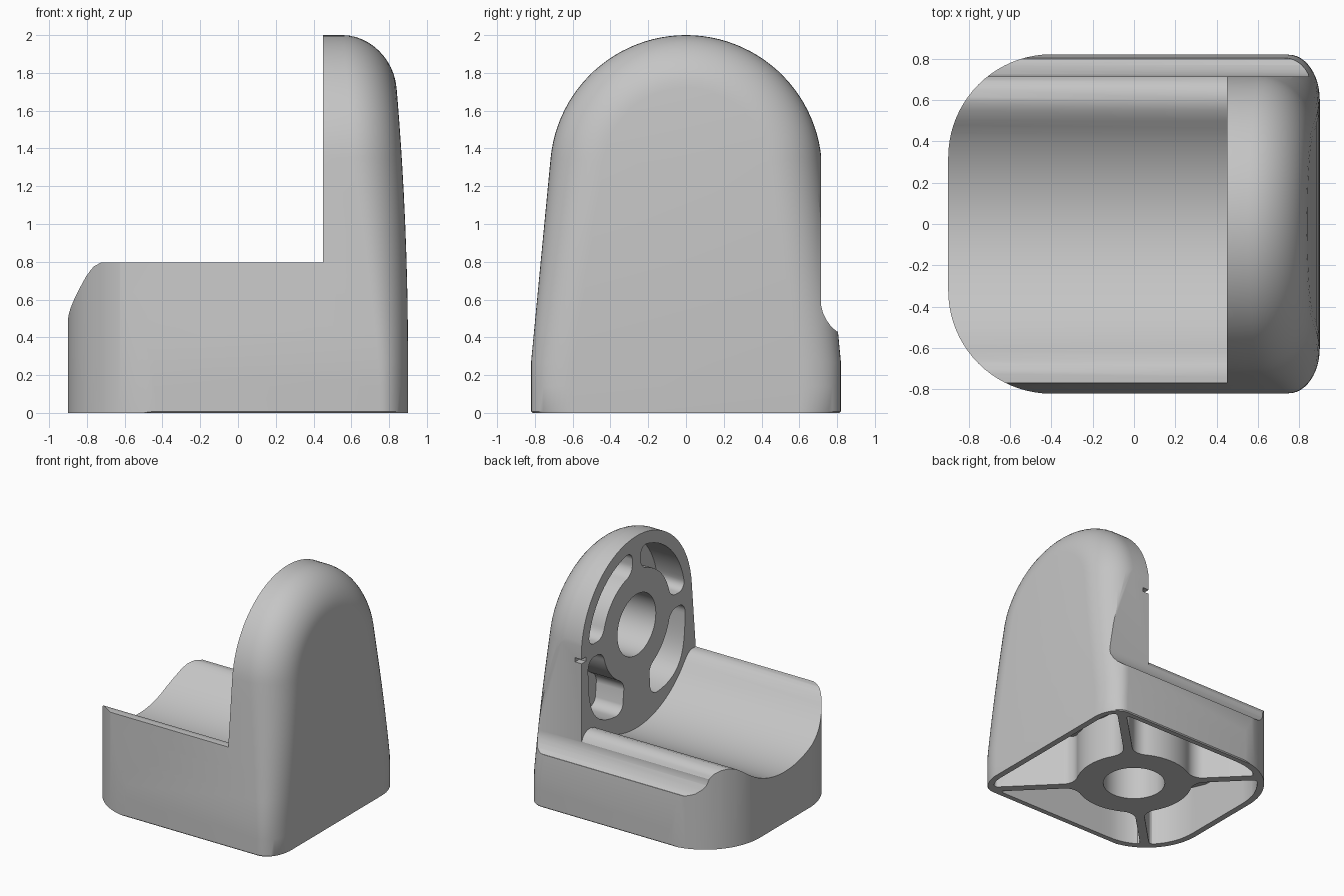
import bpy, bmesh, math
from math import sin, cos, pi, radians

if "Cube" in bpy.data.objects:
    bpy.data.objects.remove(bpy.data.objects["Cube"])

grey = bpy.data.materials.new("light grey plastic")
grey.use_nodes = True
GREY = (0.56, 0.56, 0.56, 1)
grey.diffuse_color = GREY
grey.node_tree.nodes["Principled BSDF"].inputs["Base Color"].default_value = GREY


def finish(bm, name):
    bmesh.ops.recalc_face_normals(bm, faces=bm.faces)
    me = bpy.data.meshes.new(name)
    bm.to_mesh(me)
    bm.free()
    me.materials.append(grey)
    ob = bpy.data.objects.new(name, me)
    bpy.context.collection.objects.link(ob)
    return ob


def prism(name, pts, lo, hi, axis):
    """Extrude a 2D outline along x (outline is y,z) or z (outline is x,y)."""
    bm = bmesh.new()
    place = (lambda p, t: (t, p[0], p[1])) if axis == "x" else (lambda p, t: (p[0], p[1], t))
    a = [bm.verts.new(place(p, lo)) for p in pts]
    b = [bm.verts.new(place(p, hi)) for p in pts]
    bm.faces.new(a)
    bm.faces.new(b[::-1])
    n = len(pts)
    for i in range(n):
        j = (i + 1) % n
        bm.faces.new((a[i], b[i], b[j], a[j]))
    return finish(bm, name)


def boolean(target, tool, operation="DIFFERENCE"):
    tool.hide_render = True
    mod = target.modifiers.new("cut", "BOOLEAN")
    mod.operation, mod.solver, mod.object = operation, "EXACT", tool
    bpy.context.view_layer.objects.active = target
    bpy.ops.object.modifier_apply(modifier=mod.name)
    bpy.data.objects.remove(tool)


def circle(cy, cz, r, n=48):
    return [(cy + r * cos(2 * pi * i / n), cz + r * sin(2 * pi * i / n)) for i in range(n)]


def fillet(s, f):
    """Height of a round fillet of radius f at distance s from the wall."""
    return f - math.sqrt(f * f - (f - s) ** 2) if s < f else 0


def pocket(name, centre, r_in, outer, a0, ribs, rounds, lo, hi, axis, n=33):
    """Quarter pocket between two ribs, a hub and an outer wall, with round corners."""
    rib0, rib1 = ribs
    inner_pts, outer_pts = [], []
    for i in range(n):
        t = (1 - cos(pi * i / (n - 1))) / 2
        for pts, base, f, sign in ((inner_pts, lambda a: r_in, rounds[0], 1),
                                   (outer_pts, outer, rounds[1], -1)):
            ends = []
            for rib, a in ((rib0, a0), (rib1, a0 + pi / 2)):
                ends.append(math.asin(rib / (base(a) + sign * f)))
            a = a0 + ends[0] + (pi / 2 - ends[0] - ends[1]) * t
            r = base(a)
            s = r * min(a - a0 - ends[0], a0 + pi / 2 - ends[1] - a)
            r += sign * fillet(max(0, s), f)
            pts.append((centre[0] + r * cos(a), centre[1] + r * sin(a)))
    return prism(name, inner_pts + outer_pts[::-1], lo, hi, axis)


# Body: arch section lofted along x, shrinking round the outer edge
ARC_Z, ARC_R, START = 1.28, 0.72, radians(5.6)
half = [(0.812, 0.0), (0.82, 0.008), (0.82, 0.14), (0.82, 0.27)]
half += [(0.82 - 0.1034 * k / 6, 0.27 + 1.08 * k / 6) for k in range(1, 6)]


def section(theta):
    """One side of the arch, bottom to top, as (x, y, z)."""
    out = []
    for k in range(len(half) + 25):
        z0 = half[k][1] if k < len(half) else 1.35
        t = min(1, max(0, (z0 - 0.2) / 1.1))
        length, depth = 0.15 + 0.11 * t, 0.22 + 0.06 * t
        d = 0 if theta is None else depth * (1 - cos(theta))
        if k < len(half):
            y, z = half[k][0] - d, half[k][1]
        else:
            a = START + (pi / 2 - START) * (k - len(half)) / 24
            y, z = (ARC_R - d) * cos(a), ARC_Z + (ARC_R - d) * sin(a)
        end = 0.9 - 0.03 * max(0, z - 0.3) ** 2
        x = -1.0 if theta is None else end - length * (1 - sin(theta))
        out.append((x, y, z))
    return out


bm = bmesh.new()
rings = []
for theta in [None] + [radians(90 * i / 12) for i in range(13)]:
    side = section(theta)
    full = [(x, -y, z) for x, y, z in side[:-1]] + [(side[-1][0], 0, side[-1][2])] + side[-2::-1]
    rings.append([bm.verts.new(p) for p in full])
n = len(rings[0])
for a, b in zip(rings, rings[1:]):
    for i in range(n):
        j = (i + 1) % n
        bm.faces.new((a[i], a[j], b[j], b[i]))
bm.faces.new(rings[0])
last, mid = rings[-1], n // 2
for i in range(mid - 1):
    bm.faces.new((last[i], last[i + 1], last[n - 2 - i], last[n - 1 - i]))
bm.faces.new((last[mid - 1], last[mid], last[mid + 1]))
body = finish(bm, "bracket_body")

# Footprint with large round corners on the open end
corner = [(-0.40 - 0.50 * sin(a), 0.322 + 0.50 * cos(a)) for a in [pi / 2 * i / 20 for i in range(21)]]
foot = [(1.1, 0.822)] + corner + [(x, -y) for x, y in corner[::-1]] + [(1.1, -0.822)]
boolean(body, prism("footprint_tool", foot, -0.1, 2.2, "z"), "INTERSECT")

# Cradle: round trough along x with soft crests
cradle = [(-1, 0.79), (-0.74, 0.797), (-0.70, 0.795), (-0.665, 0.775)]
cradle += [(y, 1.20 - math.sqrt(0.78 ** 2 - y * y)) for y in [-0.62 + 1.12 * i / 32 for i in range(33)]]
cradle += [(0.55, 0.635), (0.60, 0.65), (0.65, 0.645), (0.69, 0.62), (0.72, 0.57),
           (1, 0.57), (1, 2.3), (-1, 2.3)]
boolean(body, prism("cradle_tool", cradle, -1.2, 0.45, "x"))

# Flat and ledge along the back side
ledge = [(0.715, 2.3), (0.715, 0.57), (0.725, 0.53), (0.745, 0.49), (0.77, 0.455), (0.80, 0.43),
         (1.1, 0.43), (1.1, 2.3)]
boolean(body, prism("ledge_tool", ledge, -1.2, 1.2, "x"))


# Upright face: blind bore, four pockets and a small side slot
def upright_wall(a):
    if sin(a) >= 0:
        return 0.63
    return (abs(cos(a) / 0.63) ** 4 + abs(sin(a) / 0.66) ** 4) ** -0.25


THIN, WIDE = 0.055, 0.17
for k, ribs in enumerate(((THIN, THIN), (THIN, THIN), (THIN, WIDE), (WIDE, THIN))):
    boolean(body, pocket("upright_pocket_tool", (0, 1.27), 0.44, upright_wall,
                         k * pi / 2, ribs, (0.08, 0.07), 0.3, 0.70, "x"))
boolean(body, prism("bore_tool", circle(0, 1.27, 0.25), 0.3, 0.76, "x"))
slot = [(0.66, 1.22), (0.8, 1.22), (0.8, 1.255), (0.66, 1.255)]
boolean(body, prism("slot_tool", slot, 0.3, 0.51, "x"))


# Underside: hub, diagonal ribs and four pockets inside a thin wall
def base_wall(a):
    c, s = abs(cos(a)), abs(sin(a))
    r = min(0.85 / max(c, 1e-6), 0.77 / max(s, 1e-6))
    rx, ry = (0.455, 0.455) if cos(a) < 0 else (0.115, 0.155)
    while r * c > 0.85 - rx and r * s > 0.77 - ry and \
            ((r * c - 0.85 + rx) / rx) ** 2 + ((r * s - 0.77 + ry) / ry) ** 2 > 1:
        r -= 0.002
    return r


# Pocket ceilings follow the cradle and the ledge above them
roof = [(-0.9, 0.47), (-0.45, 0.47), (-0.3, 0.41), (-0.15, 0.372), (0, 0.36), (0.15, 0.372),
        (0.3, 0.41), (0.45, 0.47), (0.9, 0.47), (0.9, 0.6), (-0.9, 0.6)]
ledge_roof = [(0.64, 0.38), (0.9, 0.38), (0.9, 0.6), (0.64, 0.6)]
for k in range(4):
    tool = pocket("base_pocket_tool", (0, 0), 0.45, base_wall, pi / 4 + k * pi / 2,
                  (0.035, 0.035), (0.1, 0.03), -0.1, 0.5, "z", 41)
    boolean(tool, prism("roof_tool", roof, -1.1, 0.5, "x"))
    boolean(tool, prism("ledge_roof_tool", ledge_roof, -1.1, 1.1, "x"))
    boolean(body, tool)
boolean(body, prism("base_hole_tool", circle(0, 0, 0.24), -0.1, 0.36, "z"))

# Smooth shading with crisp edges
bpy.ops.object.select_all(action="DESELECT")
body.select_set(True)
bpy.context.view_layer.objects.active = body
bpy.ops.object.shade_smooth_by_angle(angle=radians(30))
